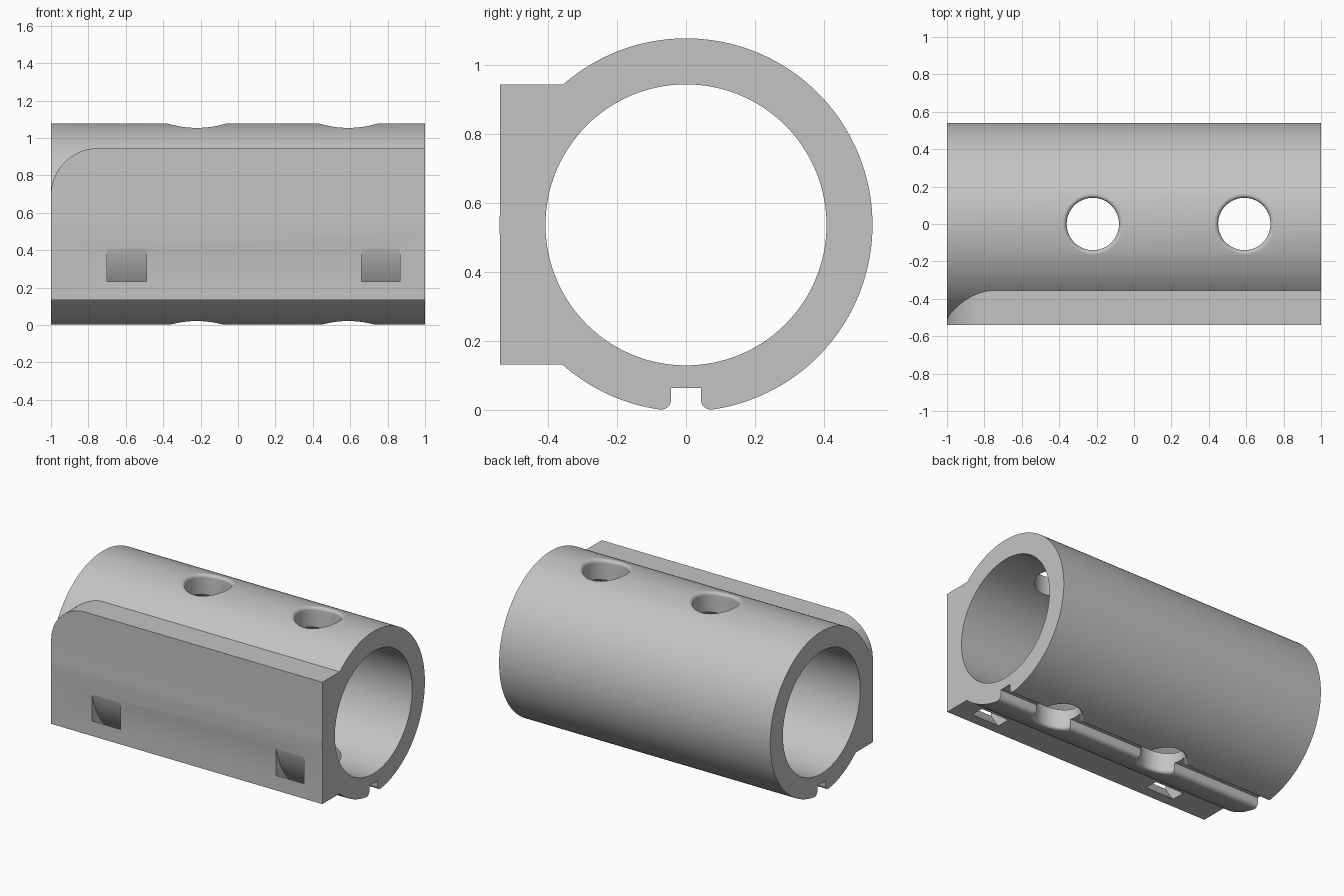
import bpy
import bmesh
from math import sin, cos, pi, sqrt, radians

if "Cube" in bpy.data.objects:
    bpy.data.objects.remove(bpy.data.objects["Cube"], do_unlink=True)

CZ = 0.5375         # height of the tube axis
R_OUT, R_IN = 0.541, 0.4075
FRONT = -0.54
HOLE_R, FILLET = 0.14, 0.025

grey = bpy.data.materials.new("plain_grey")
grey.use_nodes = True
grey.diffuse_color = (0.55, 0.55, 0.55, 1)
grey.node_tree.nodes["Principled BSDF"].inputs["Base Color"].default_value = grey.diffuse_color


def loft(name, rings):
    """Closed solid through a list of equal-length rings of points."""
    bm = bmesh.new()
    rows = [[bm.verts.new(p) for p in ring] for ring in rings]
    n = len(rows[0])
    for a, b in zip(rows, rows[1:]):
        for i in range(n):
            j = (i + 1) % n
            bm.faces.new((a[i], a[j], b[j], b[i]))
    bm.faces.new(rows[0][::-1])
    bm.faces.new(rows[-1])
    bmesh.ops.recalc_face_normals(bm, faces=bm.faces)
    mesh = bpy.data.meshes.new(name)
    bm.to_mesh(mesh)
    bm.free()
    mesh.materials.append(grey)
    ob = bpy.data.objects.new(name, mesh)
    bpy.context.collection.objects.link(ob)
    return ob


def bar(name, profile, x0, x1):
    """Extrude a (y, z) profile along x."""
    return loft(name, [[(x, y, z) for y, z in profile] for x in (x0, x1)])


def arc(cy, cz, r, start, end, steps):
    angles = [radians(start + (end - start) * i / steps) for i in range(steps + 1)]
    return [(cy + r * cos(a), cz + r * sin(a)) for a in angles]


def combine(target, other, operation):
    other.hide_render = True
    mod = target.modifiers.new(other.name, "BOOLEAN")
    mod.operation = operation
    mod.solver = "EXACT"
    mod.object = other
    bpy.context.view_layer.objects.active = target
    bpy.ops.object.modifier_apply(modifier=mod.name)
    bpy.data.objects.remove(other, do_unlink=True)


def flared_hole(x, side):
    """Drill with a rounded rim that follows the tube surface."""
    count = 64
    turns = [2 * pi * i / count for i in range(count)]

    def ring(r, height):
        return [(x + r * cos(t), r * sin(t), CZ + side * height(r * sin(t))) for t in turns]

    rings = [ring(HOLE_R, lambda y: 0)]
    for k in range(9):
        a = k / 8 * pi / 2
        drop = FILLET * (1 - sin(a))
        rings.append(ring(HOLE_R + FILLET * (1 - cos(a)),
                          lambda y: sqrt(R_OUT ** 2 - y * y) - drop))
    rings.append(ring(HOLE_R + FILLET, lambda y: 0.7))
    return loft("hole_cutter", rings)


# Tube body
body = bar("mounting_sleeve", arc(0, CZ, R_OUT, 0, 360, 180)[:-1], -1, 1)

# Flat mounting block with one rounded top corner
outline = [(-1, 0.133), (1, 0.133), (1, 0.945)] + arc(-0.75, 0.695, 0.25, 90, 180, 24)
block = loft("block", [[(x, y, z) for x, z in outline] for y in (FRONT, -0.3)])
combine(body, block, "UNION")

# Bore
combine(body, bar("bore_cutter", arc(0, CZ, R_IN, 0, 360, 180)[:-1], -1.1, 1.1), "DIFFERENCE")

# Bottom keyway with rounded lips
lip = arc(0.073, 0.0315, 0.03, 180, 270, 10)
half = [(0.043, 0.065)] + lip + [(0.073, -0.05)]
keyway = half + [(-y, z) for y, z in reversed(half)]
combine(body, bar("keyway_cutter", keyway, -1.1, 1.1), "DIFFERENCE")

# Vertical holes through top and bottom walls
for x in (-0.22, 0.59):
    for side in (1, -1):
        combine(body, flared_hole(x, side), "DIFFERENCE")

# Curved strap slots from the front face to the block underside
slot = arc(0, CZ, 0.555, 190, 250, 32) + arc(0, CZ, 0.62, 250, 190, 32)
for x0, x1 in ((-0.7, -0.49), (0.66, 0.865)):
    combine(body, bar("strap_slot_cutter", slot, x0, x1), "DIFFERENCE")

# Smooth curved walls, crisp edges
bpy.ops.object.select_all(action="DESELECT")
body.select_set(True)
bpy.context.view_layer.objects.active = body
bpy.ops.object.shade_smooth_by_angle(angle=radians(30))
